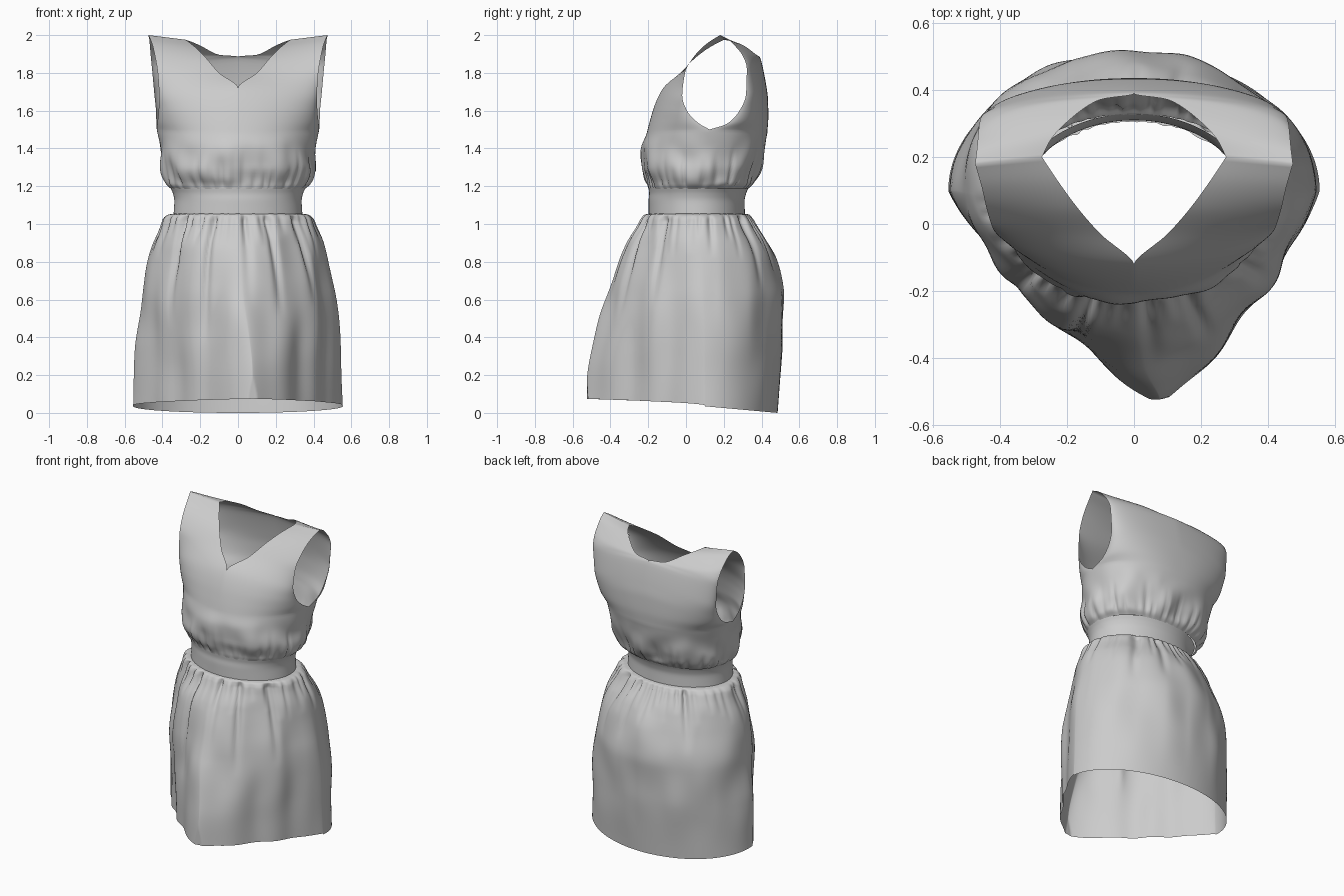
import bpy, bmesh, math, random
from mathutils import Vector, noise

if "Cube" in bpy.data.objects:
    bpy.data.objects.remove(bpy.data.objects["Cube"])

random.seed(4)
CENTRE_Y = 0.08


def spline_rows(rows, steps):
    """Overshoot-free cubic interpolation of equal-length tuples."""
    def slope(a, b):
        return 2 * a * b / (a + b) if a * b > 0 else 0
    cols = []
    for v in zip(*rows):
        d = [b - a for a, b in zip(v, v[1:])]
        m = [d[0]] + [slope(a, b) for a, b in zip(d, d[1:])] + [d[-1]]
        col = []
        for i in range(len(d)):
            for k in range(steps):
                t = k / steps
                h = t * t * (3 - 2 * t)
                col.append(v[i] + h * d[i] + t * (1 - t) ** 2 * m[i] - t * t * (1 - t) * m[i + 1])
        cols.append(col + [v[-1]])
    return list(zip(*cols))


def spow(v, e):
    return math.copysign(abs(v) ** e, v)


def smooth(a, b, v):
    t = min(max((v - a) / (b - a), 0), 1)
    return t * t * (3 - 2 * t)


def make_object(name, grids):
    """Skin each grid of points with quads, weld the seams, shade smooth."""
    bm = bmesh.new()
    for grid in grids:
        vs = [[bm.verts.new(p) for p in row] for row in grid]
        for r0, r1 in zip(vs, vs[1:]):
            for j in range(len(r0) - 1):
                bm.faces.new((r0[j], r0[j + 1], r1[j + 1], r1[j]))
    bmesh.ops.remove_doubles(bm, verts=bm.verts, dist=0.0003)
    bmesh.ops.recalc_face_normals(bm, faces=bm.faces)
    mesh = bpy.data.meshes.new(name)
    bm.to_mesh(mesh)
    bm.free()
    mesh.shade_smooth()
    ob = bpy.data.objects.new(name, mesh)
    bpy.context.collection.objects.link(ob)
    return ob


def make_folds(count, depth, length):
    """Random pleats: angle, half width, depth, length."""
    return [((i + random.uniform(-.3, .3)) * math.tau / count, random.uniform(.025, .055),
             random.uniform(.4, 1) * depth, random.uniform(.5, 1.3) * length)
            for i in range(count)]


def fold_offset(folds, ang, dist):
    """Push-in of the pleats at a distance from the gathered seam."""
    total = 0
    for a, w, d, length in folds:
        if dist < length:
            da = (ang - a + math.pi) % math.tau - math.pi
            total -= d * math.exp(-(da / w) ** 2) * (1 - dist / length) * smooth(-.02, .04, dist)
    return total


def push(p, amount):
    d = Vector((p.x, p.y - CENTRE_Y, 0)).normalized()
    return p + d * amount


def angle_of(p):
    return math.atan2(p.y - CENTRE_Y, p.x)


# Skirt and waistband: closed rings (z, half width, side y, front y, back y, front power, tip shift)
def ring(row, seg=240):
    z, xh, ys, yf, yb, n, tip = row
    pts = []
    for j in range(seg + 1):
        a = math.tau * (j % seg) / seg
        c, s = math.cos(a), math.sin(a)
        e = 2 / (n if s < 0 else 2)
        x = xh * spow(c, e)
        y = ys + (ys - yf if s < 0 else yb - ys) * spow(s, e)
        if s < 0:
            x += tip * s * s
        hem = (.075 - .035 * (1 + s)) if s < 0 else .035 * (1 - s)
        pts.append(Vector((x, max(y, -.525), z + hem * max(0, 1 - z / .6))))
    return pts


skirt_rows = [
    (0, .555, .10, -.54, .485, 1.18, .08), (.2, .547, .10, -.515, .50, 1.24, .075),
    (.4, .535, .10, -.472, .515, 1.35, .055), (.6, .518, .095, -.42, .522, 1.5, .03),
    (.8, .472, .09, -.35, .475, 1.65, .015), (.9, .447, .08, -.305, .43, 1.75, 0),
    (.98, .42, .07, -.262, .385, 1.85, 0), (1.03, .4, .065, -.238, .355, 1.95, 0),
    (1.05, .372, .06, -.218, .335, 2, 0), (1.055, .338, .06, -.195, .308, 2, 0)]
skirt_folds = make_folds(38, .028, .2) + [
    (-1.97, .045, .04, .68), (-1.08, .05, .04, .55), (-2.5, .05, .04, .6),
    (-.55, .05, .04, .5), (-1.45, .06, .022, .5), (.75, .05, .03, .4),
    (1.2, .06, .03, .35), (2.3, .05, .03, .35)]


def crease_skirt(p):
    d = 1.05 - p.z
    amt = fold_offset(skirt_folds, angle_of(p), d)
    fade = smooth(0, .15, d) * smooth(1.1, .5, d)
    amt += .022 * fade * noise.noise((p.x * 6, p.y * 6, p.z * 3))
    # broad vertical waves in the front of the lower skirt
    front = smooth(.05, -.15, p.y) * smooth(.1, .5, d)
    amt += .008 * front * math.sin(angle_of(p) * 12 + 2.2)
    return push(p, amt)


make_object("skirt", [[[crease_skirt(p) for p in ring(r)] for r in spline_rows(skirt_rows, 8)]])

band_rows = [(1.05, .341, .06, -.198, .312, 2, 0), (1.12, .337, .06, -.198, .31, 2, 0),
             (1.16, .344, .06, -.195, .318, 2, 0), (1.19, .357, .06, -.198, .33, 2, 0)]
make_object("waistband", [[ring(r) for r in spline_rows(band_rows, 4)]])

# Bodice quarter panels: (outer edge x,y,z, centre or neckline x,y,z, roundness)
front_rows = [
    (.354, .06, 1.185, 0, -.198, 1.185, 1), (.385, .07, 1.215, 0, -.208, 1.215, 1),
    (.407, .09, 1.3, 0, -.236, 1.3, 1), (.412, .11, 1.4, 0, -.233, 1.4, 1),
    (.43, .125, 1.5, 0, -.208, 1.48, 1), (.427, .065, 1.535, 0, -.19, 1.55, .97),
    (.42, .005, 1.60, 0, -.165, 1.63, .88),
    (.418, -.02, 1.68, 0, -.12, 1.72, .75), (.425, -.005, 1.80, .10, -.03, 1.80, .45),
    (.44, .045, 1.89, .17, .05, 1.88, .2), (.455, .11, 1.955, .225, .125, 1.935, .1),
    (.475, .18, 2.0, .275, .2, 1.975, 0)]
back_rows = [
    (.354, .06, 1.185, 0, .328, 1.185, 1), (.385, .07, 1.215, 0, .36, 1.215, 1),
    (.407, .09, 1.3, 0, .39, 1.3, 1), (.412, .11, 1.4, 0, .412, 1.4, 1),
    (.43, .125, 1.5, 0, .43, 1.48, 1), (.432, .215, 1.53, 0, .436, 1.57, 1),
    (.434, .28, 1.595, 0, .434, 1.66, .97),
    (.443, .318, 1.69, 0, .422, 1.75, .9), (.455, .322, 1.82, 0, .39, 1.885, .8),
    (.462, .30, 1.89, .10, .372, 1.896, .6), (.466, .262, 1.94, .20, .305, 1.945, .3),
    (.47, .22, 1.98, .25, .25, 1.966, .1), (.475, .18, 2.0, .275, .2, 1.975, 0)]
bodice_folds = make_folds(34, .022, .17)


def crease_bodice(p):
    d = p.z - 1.19
    amt = fold_offset(bodice_folds, angle_of(p), d)
    fade = smooth(0, .06, d) * smooth(.31, .12, d)
    return push(p, amt + .025 * fade * noise.noise((p.x * 8, p.y * 8, p.z * 7)))


def panel(rows, side, cols=48):
    grid = []
    # the armhole starts at row 4, so the curve may break there
    for ax, ay, az, cx, cy, cz, w in spline_rows(rows[:5], 6)[:-1] + spline_rows(rows[4:], 6):
        line = []
        for j in range(cols + 1):
            u = j / cols
            c, s = math.cos(u * math.pi / 2), math.sin(u * math.pi / 2)
            e = 2 / (2.3 if cy > .2 else 2)
            fx = (1 - w) * (1 - u) + w * abs(c) ** e if j < cols else 0
            fy = (1 - w) * u + w * s ** e
            p = Vector(((cx + (ax - cx) * fx) * side, ay + (cy - ay) * fy, az + (cz - az) * u))
            line.append(crease_bodice(p))
        grid.append(line)
    return grid


# Welding the four panels leaves the neckline and armholes open
make_object("bodice", [panel(r, s) for r in (front_rows, back_rows) for s in (1, -1)])
